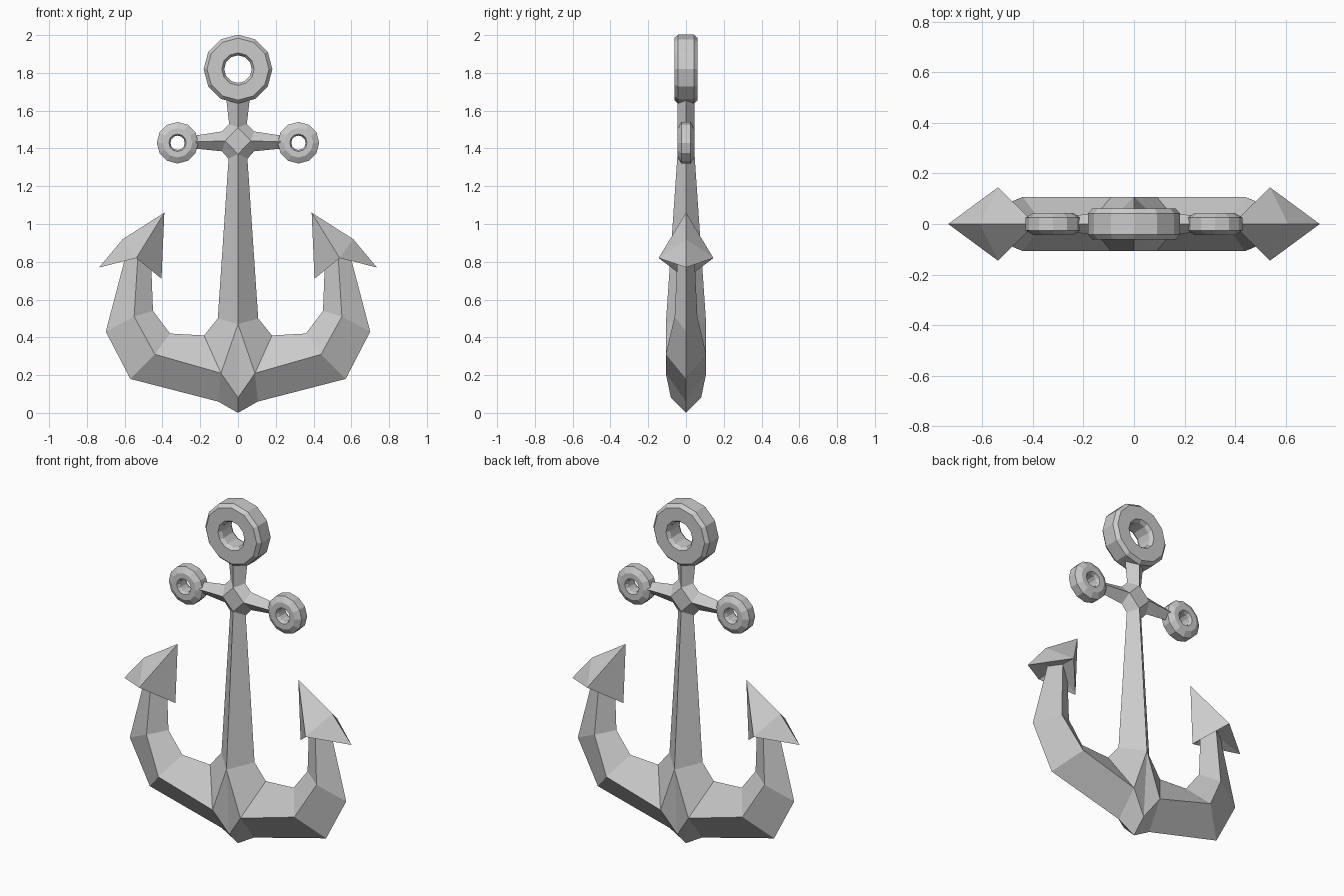
import bpy, bmesh
from math import sin, cos, pi
from itertools import product

if "Cube" in bpy.data.objects:
    bpy.data.objects.remove(bpy.data.objects["Cube"])


def finish(bm, name):
    bmesh.ops.remove_doubles(bm, verts=bm.verts[:], dist=0.0005)
    bmesh.ops.recalc_face_normals(bm, faces=bm.faces[:])
    mesh = bpy.data.meshes.new(name)
    bm.to_mesh(mesh)
    bm.free()
    ob = bpy.data.objects.new(name, mesh)
    bpy.context.collection.objects.link(ob)
    return ob


def mirrored(name, faces):
    """Copy the front right quarter's faces into all four quarters."""
    bm = bmesh.new()
    for sx, sy in product((1, -1), (1, -1)):
        for f in faces:
            bm.faces.new([bm.verts.new((sx * x, sy * y, z)) for x, y, z in f])
    return finish(bm, name)


def ring(name, x, z, profile, n=12):
    """Sweep a closed (radius, y) profile around the y axis."""
    bm = bmesh.new()
    loops = []
    for i in range(n):
        a = 2 * pi * i / n
        loops.append([bm.verts.new((x + r * sin(a), y, z + r * cos(a))) for r, y in profile])
    m = len(profile)
    for i, j in product(range(n), range(m)):
        a, b = loops[i], loops[(i + 1) % n]
        bm.faces.new((a[j], a[(j + 1) % m], b[(j + 1) % m], b[j]))
    return finish(bm, name)


# Shank, front ridge and side edge
f_top, f_up, f_low, f_base = (0, -.045, 1.67), (0, -.045, 1.51), (0, -.045, 1.37), (0, -.107, .47)
s_top, s_up, s_low, s_base = (.063, 0, 1.67), (.047, 0, 1.53), (.05, 0, 1.345), (.107, 0, .5)
crown, tip = (0, -.08, .08), (0, 0, 0)
# Crossbar: front ridge, top edge, bottom edge
m0, m1 = (.068, -.045, 1.44), (.235, -.035, 1.435)
t0, t1 = (.085, 0, 1.49), (.235, 0, 1.467)
b0, b1 = (.085, 0, 1.385), (.235, 0, 1.40)
# Arm stations: inner edge, front ridge, outer edge
arm = [((.18, 0, .41), (.09, -.107, .21), (.105, 0, .06)),
       ((.36, 0, .42), (.44, -.107, .31), (.57, 0, .18)),
       ((.45, 0, .54), (.55, -.06, .51), (.70, 0, .43)),
       ((.46, 0, .80), (.53, -.045, .83), (.595, 0, .83))]

faces = [(f_top, f_up, s_up, s_top), (f_up, m0, t0, s_up), (m0, m1, t1, t0),
         (m0, b0, b1, m1), (f_low, s_low, b0, m0), (f_up, f_low, m0),
         (f_low, f_base, s_base, s_low), (f_base, arm[0][1], arm[0][0], s_base),
         (f_base, crown, arm[0][1]), (crown, tip, arm[0][2], arm[0][1])]
for a, b in zip(arm, arm[1:]):
    faces += [(a[0], a[1], b[1], b[0]), (a[1], a[2], b[2], b[1])]
mirrored("anchor_body", faces)

# Barbed flukes
point, back, outer = (.39, 0, 1.06), (.61, 0, .92), (.735, 0, .77)
inner, wing, root = (.405, 0, .71), (.538, -.145, .82), (.53, 0, .835)
mirrored("flukes", [(point, wing, inner), (point, back, wing), (back, outer, wing),
                    (outer, root, wing), (inner, wing, root)])

# Top ring and crossbar rings
ring("top_ring", 0, 1.82, [(.182, -.042), (.164, -.062), (.086, -.062), (.073, -.042),
                           (.073, .042), (.086, .062), (.164, .062), (.182, .042)])
for side, name in ((-1, "left"), (1, "right")):
    ring(name + "_bar_ring", side * .32, 1.43,
         [(.11, -.025), (.078, -.044), (.046, -.044), (.038, -.025),
          (.038, .025), (.046, .044), (.078, .044), (.11, .025)])
